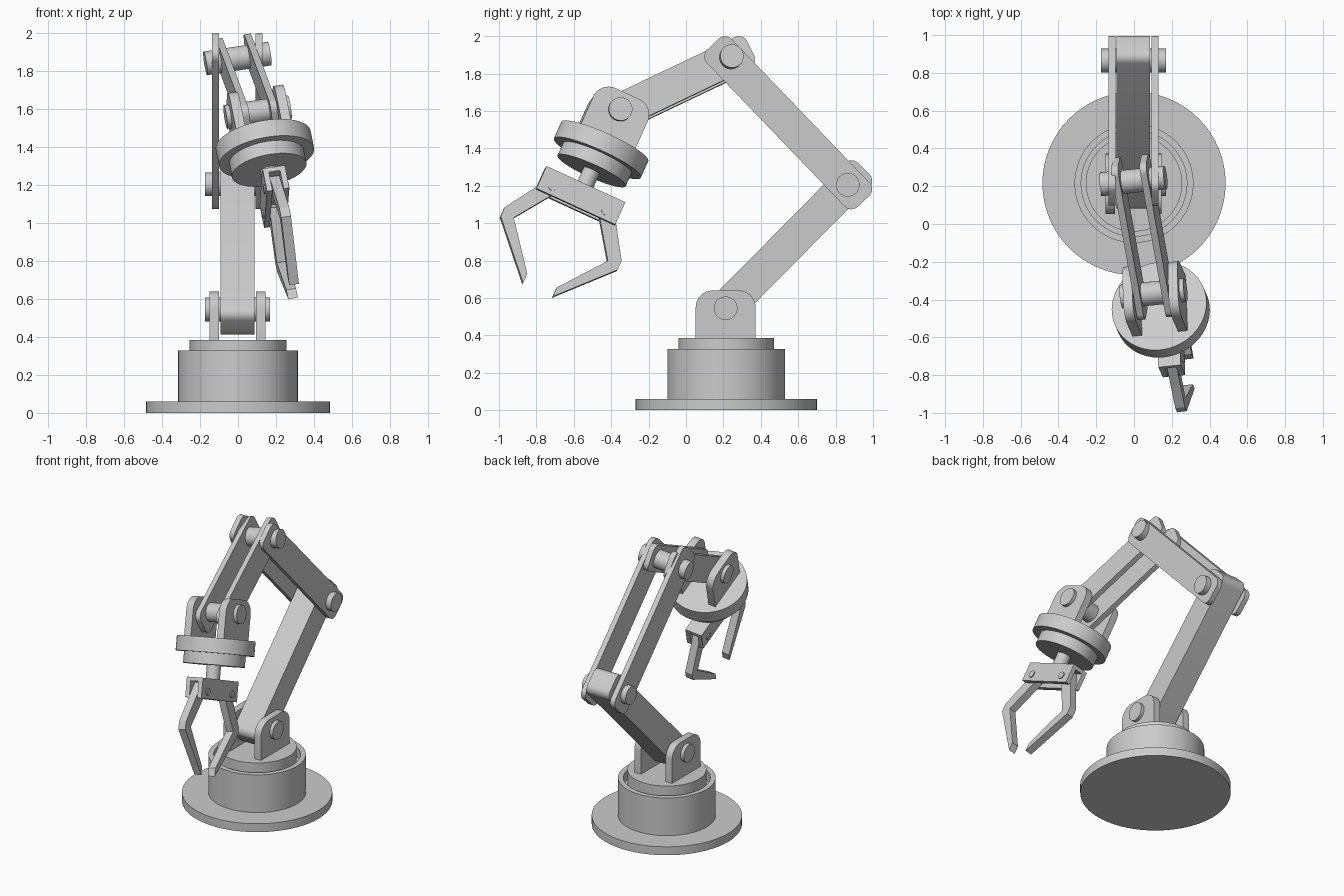
import bpy, bmesh
from math import sin, cos, pi, radians
from mathutils import Vector as V

if "Cube" in bpy.data.objects:
    bpy.data.objects.remove(bpy.data.objects["Cube"])


def finish(name, bm):
    bmesh.ops.remove_doubles(bm, verts=bm.verts, dist=1e-5)
    bmesh.ops.recalc_face_normals(bm, faces=bm.faces)
    me = bpy.data.meshes.new(name)
    bm.to_mesh(me)
    bm.free()
    ob = bpy.data.objects.new(name, me)
    bpy.context.collection.objects.link(ob)
    bpy.ops.object.select_all(action='DESELECT')
    ob.select_set(True)
    bpy.context.view_layer.objects.active = ob
    bpy.ops.object.shade_smooth_by_angle(angle=radians(30))
    return ob


def prism(name, pts, o, u, v, w, w0, w1):
    """Extrude a 2D outline in the (u, v) plane from w0 to w1 along w."""
    bm = bmesh.new()
    a, b = [[bm.verts.new(o + u * p + v * q + w * k) for p, q in pts] for k in (w0, w1)]
    bm.faces.new(a)
    bm.faces.new(b)
    for i in range(len(pts)):
        j = (i + 1) % len(pts)
        bm.faces.new((a[i], a[j], b[j], b[i]))
    return finish(name, bm)


def rounded(u0, u1, v0, v1, r_low, r_high, n=8):
    """Rectangle outline; r_low rounds the corners at v0, r_high those at v1."""
    pts = []
    for cu, cv, r, a in ((u1, v0, r_low, -90), (u1, v1, r_high, 0),
                         (u0, v1, r_high, 90), (u0, v0, r_low, 180)):
        if not r:
            pts.append((cu, cv))
            continue
        mu = cu - r if cu == u1 else cu + r
        mv = cv - r if cv == v1 else cv + r
        pts += [(mu + r * cos(radians(a + 90 * i / n)), mv + r * sin(radians(a + 90 * i / n)))
                for i in range(n + 1)]
    return pts


def cyl(name, o, w, w0, w1, r, n=64):
    u = w.orthogonal().normalized()
    pts = [(r * cos(2 * pi * i / n), r * sin(2 * pi * i / n)) for i in range(n)]
    return prism(name, pts, o, u, w.cross(u), w, w0, w1)


def bar(name, p, q, w, w0, w1):
    """Round-cornered link from pivot p to pivot q, extruded along pivot axis w."""
    v = (q - p).normalized()
    pts = rounded(-.092, .092, -.122, (q - p).length + .122, .05, .05)
    return prism(name, pts, p, w.cross(v), v, w, w0, w1)


# Frames: straight pivot axis, and the rolled frame of forearm and hand
X, Z = V((1, 0, 0)), V((0, 0, 1))
SHOULDER = V((-.003, .212, .545))
ELBOW = V((-.003, .865, 1.205))
TOP = V((-.003, .228, 1.868))
WRIST = V((.103, -.367, 1.585))
H = V((.18, -.405, -.896)).normalized()      # hand pointing direction
fore = (WRIST - TOP).normalized()
A = H.cross(fore).normalized()               # rolled pivot axis
if A.x < 0:
    A = -A
N = A.cross(H)                               # finger opening direction

# Base with a groove around the turntable
bm = bmesh.new()
prof = [(0, 0), (.485, 0), (.485, .06), (.315, .06), (.315, .328), (.28, .328), (.28, .26), (0, .26)]
C = V((0, .215, 0))
vs = [bm.verts.new(C + V((r, 0, z))) for r, z in prof]
es = [bm.edges.new(e) for e in zip(vs, vs[1:])]
bmesh.ops.spin(bm, geom=vs + es, cent=C, axis=Z, angle=2 * pi, steps=64)
finish("base", bm)
cyl("turntable", C, Z, .25, .385, .255)

# Clevis lugs, same shape on the turntable and on the hand
lug = rounded(-.16, .16, -.175, .095, 0, .09)
for side, s in (("left", -1), ("right", 1)):
    prism("base_lug_" + side, lug, SHOULDER, V((0, 1, 0)), Z, X, s * .097, s * .148)
    prism("hand_lug_" + side, lug, WRIST, N, -H, A, s * .097, s * .148)
    # Paired link plates
    bar("upper_arm_" + side, ELBOW, TOP, X, s * .096, s * .133)
    bar("forearm_" + side, TOP, WRIST, A, s * .058, s * .094)

# Solid lower arm
bar("lower_arm", SHOULDER, ELBOW, X, -.089, .089)

# Pivot pins
for name, o, w in (("shoulder", SHOULDER, X), ("elbow", ELBOW, X), ("top", TOP, A), ("wrist", WRIST, A)):
    cyl(name + "_pin", o, w, -.172, .172, .063, 40)

# Hand discs and stem
cyl("hand_disc", WRIST, H, .166, .264, .255)
cyl("hand_lower_disc", WRIST, H, .255, .34, .2)
cyl("hand_stem", WRIST, H, .33, .45, .046, 32)

# Gripper channel: U section run along the opening direction
U = [(-.06, .43), (.06, .43), (.06, .563), (.03, .563), (.03, .455), (-.03, .455), (-.03, .563), (-.06, .563)]
prism("gripper_channel", U, WRIST, A, H, N, -.232, .232)

# Fingers and their pins
finger = [(.118, .505), (.18, .46), (.232, .545), (.344, .722), (.344, .775), (.087, 1.054),
          (.087, 1.0), (.277, .753), (.146, .563)]
for side, s in (("front", -1), ("back", 1)):
    prism("finger_" + side, finger, WRIST, N * s, H, A, -.026, .026)
    cyl("finger_pin_" + side, WRIST + N * s * .157 + H * .516, A, -.067, .067, .024, 24)
